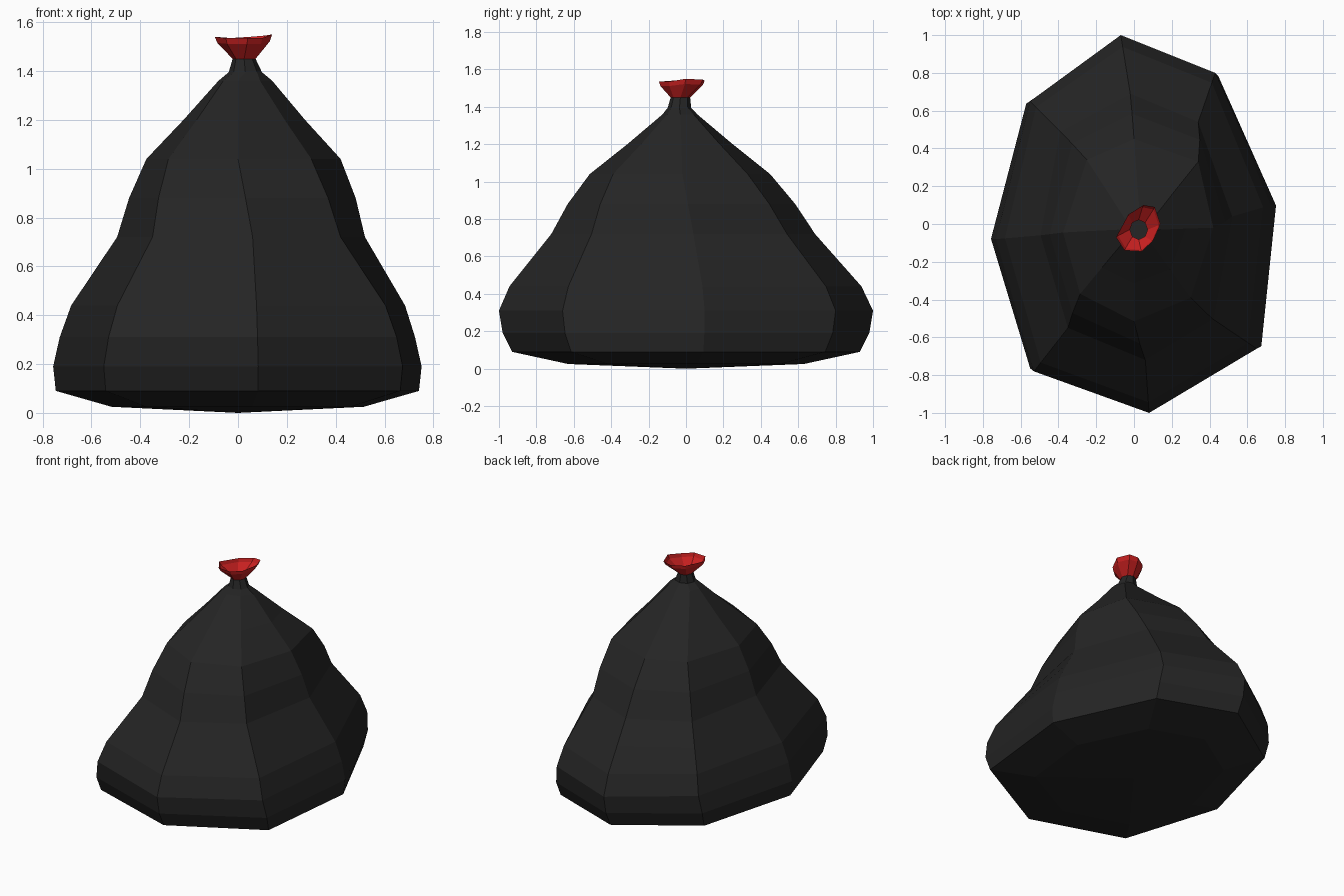
import bpy, math
from mathutils import Vector

if "Cube" in bpy.data.objects:
    bpy.data.objects.remove(bpy.data.objects["Cube"])


def material(name, rgb):
    m = bpy.data.materials.new(name)
    m.diffuse_color = (*rgb, 1)
    m.use_nodes = True
    m.node_tree.nodes["Principled BSDF"].inputs["Base Color"].default_value = m.diffuse_color
    return m


BLACK = material("black plastic", (0.018, 0.018, 0.018))
RED = material("red plastic", (0.6, 0.015, 0.015))


def ring(points, z, sx=1, sy=1):
    return [Vector((x * sx, y * sy, z)) for x, y in points]


def mix(a, b, t, z, s=1):
    return [((1 - t) * Vector(p) + t * Vector(q)) * s for p, q in zip(a, b)], z


def ellipse(cx, cy, rx, ry, z):
    # eight points, counter-clockwise from the left side
    return [Vector((cx + rx * math.cos(math.pi + k * math.pi / 4),
                    cy + ry * math.sin(math.pi + k * math.pi / 4), z)) for k in range(8)]


def loft(name, rings, mat, cap=None):
    n = len(rings[0])
    verts = [v for r in rings for v in r]
    faces = [(i * n + j, i * n + (j + 1) % n, (i + 1) * n + (j + 1) % n, (i + 1) * n + j)
             for i in range(len(rings) - 1) for j in range(n)]
    if cap is not None:  # shallow fan closing the bottom
        verts.append(Vector(cap))
        faces += [(len(verts) - 1, (j + 1) % n, j) for j in range(n)]
    me = bpy.data.meshes.new(name)
    me.from_pydata(verts, [], faces)
    me.materials.append(mat)
    ob = bpy.data.objects.new(name, me)
    bpy.context.collection.objects.link(ob)
    return ob


# Key octagonal cross-sections, from the left side counter-clockwise
belly = [(-.73, -.08), (-.53, -.78), (.08, -1), (.65, -.66),
         (.725, .1), (.43, .80), (-.07, 1), (-.55, .65)]
waist = [(-.495, -.06), (-.35, -.55), (.06, -.72), (.42, -.505),
         (.52, .04), (.34, .54), (-.02, .69), (-.39, .49)]
shoulder = [(-.375, -.045), (-.285, -.37), (0, -.515), (.30, -.39),
            (.42, -.02), (.34, .33), (0, .45), (-.25, .34)]
collar = [(-.08, -.03), (-.06, -.1), (0, -.125), (.09, -.1),
          (.14, -.03), (.11, .04), (.03, .06), (-.05, .03)]

# Bag body with pinched neck
neck_top = ellipse(.025, -.03, .047, .052, 1.45)
body = [
    ring(belly, .025, .71, .63),
    ring(belly, .09, 1.022, .93),
    ring(belly, .19, 1.037, .98),
    ring(belly, .31),
    ring(*mix(belly, waist, .2, .44)),
    ring(*mix(belly, waist, .6, .58)),
    ring(waist, .72),
    ring(*mix(waist, shoulder, .5, .88, 1.025)),
    ring(shoulder, 1.04),
    ring(*mix(shoulder, collar, .5, 1.2, .98)),
    ring(collar, 1.36),
    ellipse(.03, -.035, .068, .063, 1.395),
    neck_top,
]
loft("bag_body", body, BLACK, cap=(0, 0, 0))

# Flared red opening above the neck
rim = [Vector(p) for p in [(-.095, -.07, 1.54), (-.05, -.14, 1.535), (.04, -.145, 1.535),
                           (.10, -.09, 1.535), (.14, 0, 1.55), (.11, .09, 1.545),
                           (.05, .10, 1.54), (-.03, .05, 1.535)]]
flare = [a.lerp(b, .72) for a, b in zip(neck_top, rim)]
c = Vector((.025, -.03, 0))
flare = [Vector((c.x + (p.x - c.x) * 1.1, c.y + (p.y - c.y) * 1.1, p.z)) for p in flare]
loft("bag_opening", [neck_top, flare, rim], RED)
